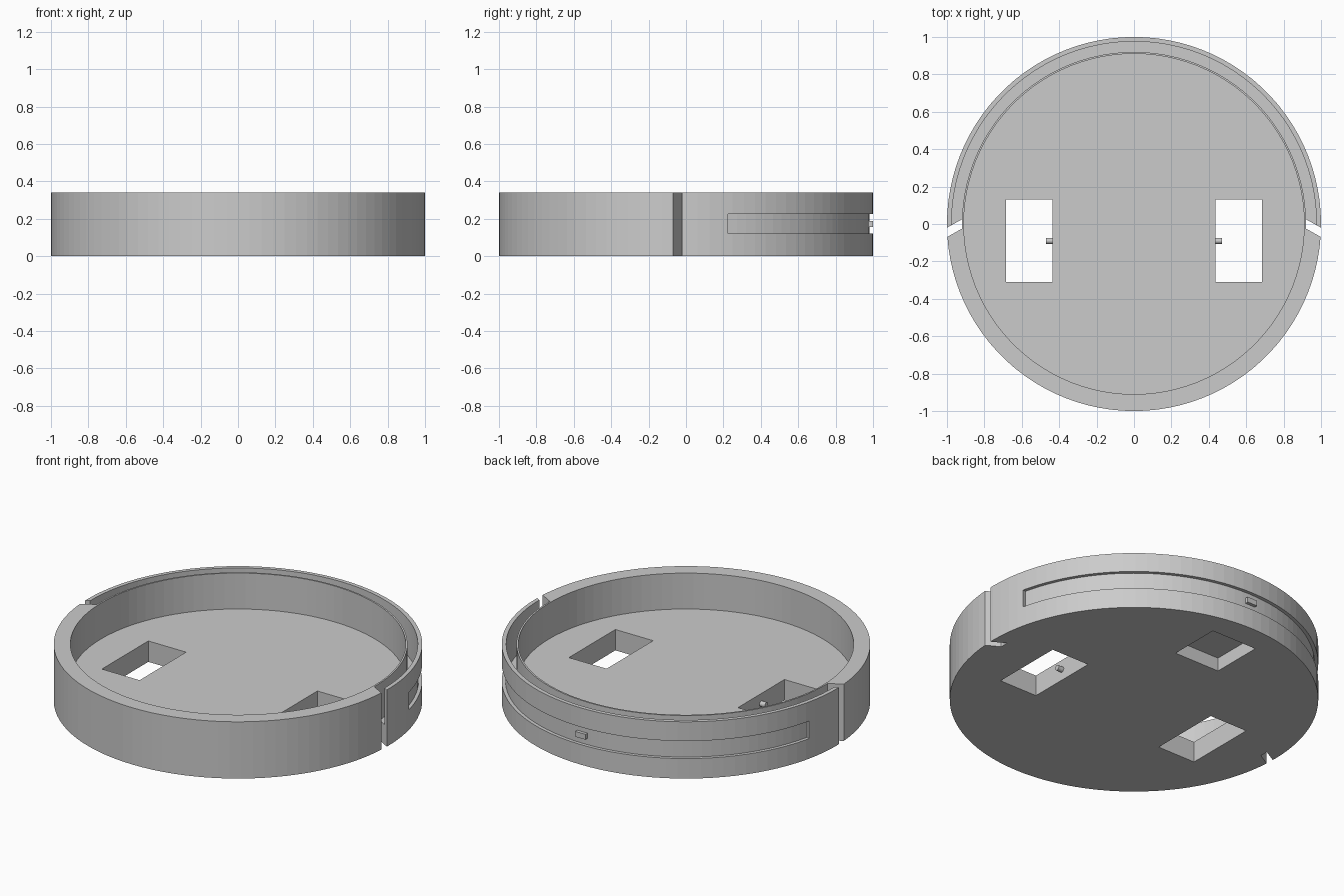
import bpy, bmesh, math

if "Cube" in bpy.data.objects:
    bpy.data.objects.remove(bpy.data.objects["Cube"], do_unlink=True)

HEIGHT, FLOOR, SIDES = 0.34, 0.125, 100

grey = bpy.data.materials.new("plain_grey")
grey.use_nodes = True
colour = (0.6, 0.6, 0.6, 1)
grey.diffuse_color = colour
grey.node_tree.nodes["Principled BSDF"].inputs["Base Color"].default_value = colour


def finish(name, bm):
    bmesh.ops.recalc_face_normals(bm, faces=bm.faces)
    mesh = bpy.data.meshes.new(name)
    bm.to_mesh(mesh)
    bm.free()
    mesh.materials.append(grey)
    obj = bpy.data.objects.new(name, mesh)
    bpy.context.collection.objects.link(obj)
    return obj


def prism(name, outline, z0, z1):
    """Extrude a flat outline from z0 up to z1."""
    bm = bmesh.new()
    face = bm.faces.new([bm.verts.new((x, y, z0)) for x, y in outline])
    top = bmesh.ops.extrude_face_region(bm, geom=[face])["geom"]
    verts = [v for v in top if isinstance(v, bmesh.types.BMVert)]
    bmesh.ops.translate(bm, verts=verts, vec=(0, 0, z1 - z0))
    return finish(name, bm)


def box(name, x0, x1, y0, y1, z0, z1):
    return prism(name, [(x0, y0), (x1, y0), (x1, y1), (x0, y1)], z0, z1)


def arc(radius, start, end, steps):
    angles = [math.radians(start + (end - start) * i / steps) for i in range(steps + 1)]
    return [(radius * math.cos(a), radius * math.sin(a)) for a in angles]


def disc(name, radius, z0, z1):
    return prism(name, arc(radius, 0, 360, SIDES)[:-1], z0, z1)


def sector(name, r0, r1, start, end, z0, z1):
    steps = SIDES // 2
    return prism(name, arc(r1, start, end, steps) + arc(r0, end, start, steps), z0, z1)


def cut(target, cutter):
    cutter.hide_render = True
    mod = target.modifiers.new("cut", "BOOLEAN")
    mod.operation = "DIFFERENCE"
    mod.solver = "EXACT"
    mod.object = cutter
    bpy.context.view_layer.objects.active = target
    bpy.ops.object.modifier_apply(modifier=mod.name)
    bpy.data.objects.remove(cutter, do_unlink=True)


# Round tray with an open top
body = disc("round_body", 1, 0, HEIGHT)
cut(body, disc("tray_cutter", 0.91, FLOOR, HEIGHT + 0.1))

# Gap between the thin inner wall and the bumper shell
cut(body, sector("gap_cutter", 0.92, 0.976, -0.6, 180.6, 0.12, HEIGHT + 0.1))

# Long shallow window groove around the bumper
cut(body, sector("groove_cutter", 0.98, 1.05, 13, 167, 0.12, 0.225))

# Slanted notches, wheel wells and motor shafts on both sides
for side, label in ((1, "left"), (-1, "right")):
    outline = [(0.92, 0.025), (1.05, -0.048), (1.05, -0.098), (0.92, -0.025)]
    cut(body, prism("notch_cutter", [(side * x, y) for x, y in outline], -0.1, HEIGHT + 0.1))
    cut(body, box("wheel_cutter", side * 0.435, side * 0.685, -0.31, 0.13, -0.1, 0.2))
    bpy.ops.mesh.primitive_cylinder_add(
        vertices=16, radius=0.016, depth=0.045,
        location=(side * 0.4475, -0.09, 0.065), rotation=(0, math.pi / 2, 0))
    shaft = bpy.context.object
    shaft.name = label + "_motor_shaft"
    shaft.data.materials.append(grey)

# Blind caster pocket underneath
cut(body, box("caster_cutter", -0.15, 0.15, 0.53, 0.845, -0.1, 0.08))

# Small sensor block in the middle of the groove
box("sensor_block", -0.033, 0.033, 0.977, 0.999, 0.157, 0.189)
